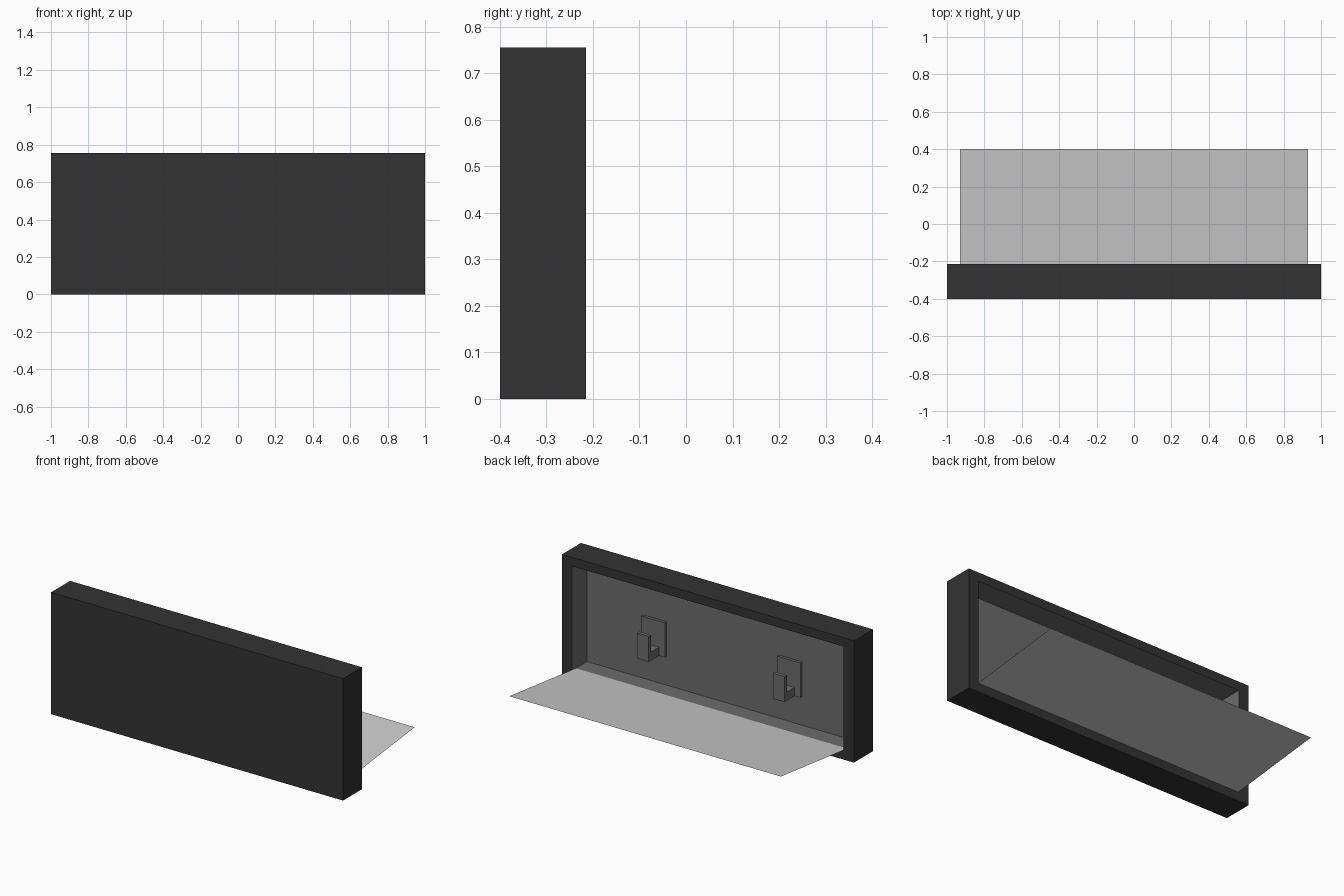
import bpy, bmesh
from mathutils import Vector

if "Cube" in bpy.data.objects:
    bpy.data.objects.remove(bpy.data.objects["Cube"])


def material(name, srgb):
    v = ((srgb / 255 + 0.055) / 1.055) ** 2.4
    m = bpy.data.materials.new(name)
    m.diffuse_color = (v, v, v, 1)
    m.use_nodes = True
    m.node_tree.nodes["Principled BSDF"].inputs["Base Color"].default_value = m.diffuse_color
    return m


dark = material("dark casing", 51)
grey = material("mid grey lining", 108)
light = material("light grey sheet", 204)


def add_object(name, bm, *mats):
    me = bpy.data.meshes.new(name)
    bm.to_mesh(me)
    bm.free()
    for m in mats:
        me.materials.append(m)
    ob = bpy.data.objects.new(name, me)
    bpy.context.collection.objects.link(ob)
    return ob


def add_box(bm, x, y, z):
    verts = bmesh.ops.create_cube(bm, size=1)["verts"]
    for v in verts:
        for i, (a, b) in enumerate((x, y, z)):
            v.co[i] = a if v.co[i] < 0 else b


# Casing: a box whose back face is inset and pushed in to form a tray
bm = bmesh.new()
add_box(bm, (-1, 1), (-0.40, -0.215), (0, 0.755))
back = max(bm.faces, key=lambda f: f.calc_center_median().y)
bmesh.ops.inset_individual(bm, faces=[back], thickness=0.05)
for v in back.verts:
    v.co.x = 0.93 if v.co.x > 0 else -0.93
    v.co.z = 0.70 if v.co.z > 0.4 else 0.055
back = bmesh.ops.extrude_discrete_faces(bm, faces=[back])["faces"][0]
bmesh.ops.translate(bm, verts=back.verts, vec=(0, -0.144, 0))
# Lining colour on the recessed floor and its walls
for f in bm.faces:
    if any(v in back.verts for v in f.verts):
        f.material_index = 1
add_object("casing", bm, dark, grey)

# Two hanging hooks: plate, arm and upright tip
for side, cx in (("left", -0.465), ("right", 0.465)):
    bm = bmesh.new()
    add_box(bm, (cx - 0.08, cx + 0.08), (-0.359, -0.342), (0.232, 0.447))
    add_box(bm, (cx - 0.04, cx + 0.04), (-0.342, -0.265), (0.232, 0.285))
    add_box(bm, (cx - 0.04, cx + 0.04), (-0.265, -0.242), (0.232, 0.39))
    add_object(side + "_hook", bm, grey)

# Thin sheet sloping slightly up and out of the tray
bm = bmesh.new()
corners = [(-0.93, -0.25, 0.055), (0.93, -0.25, 0.055),
           (0.93, 0.40, 0.13), (-0.93, 0.40, 0.13)]
bm.faces.new([bm.verts.new(Vector(c)) for c in corners])
add_object("sheet", bm, light)
